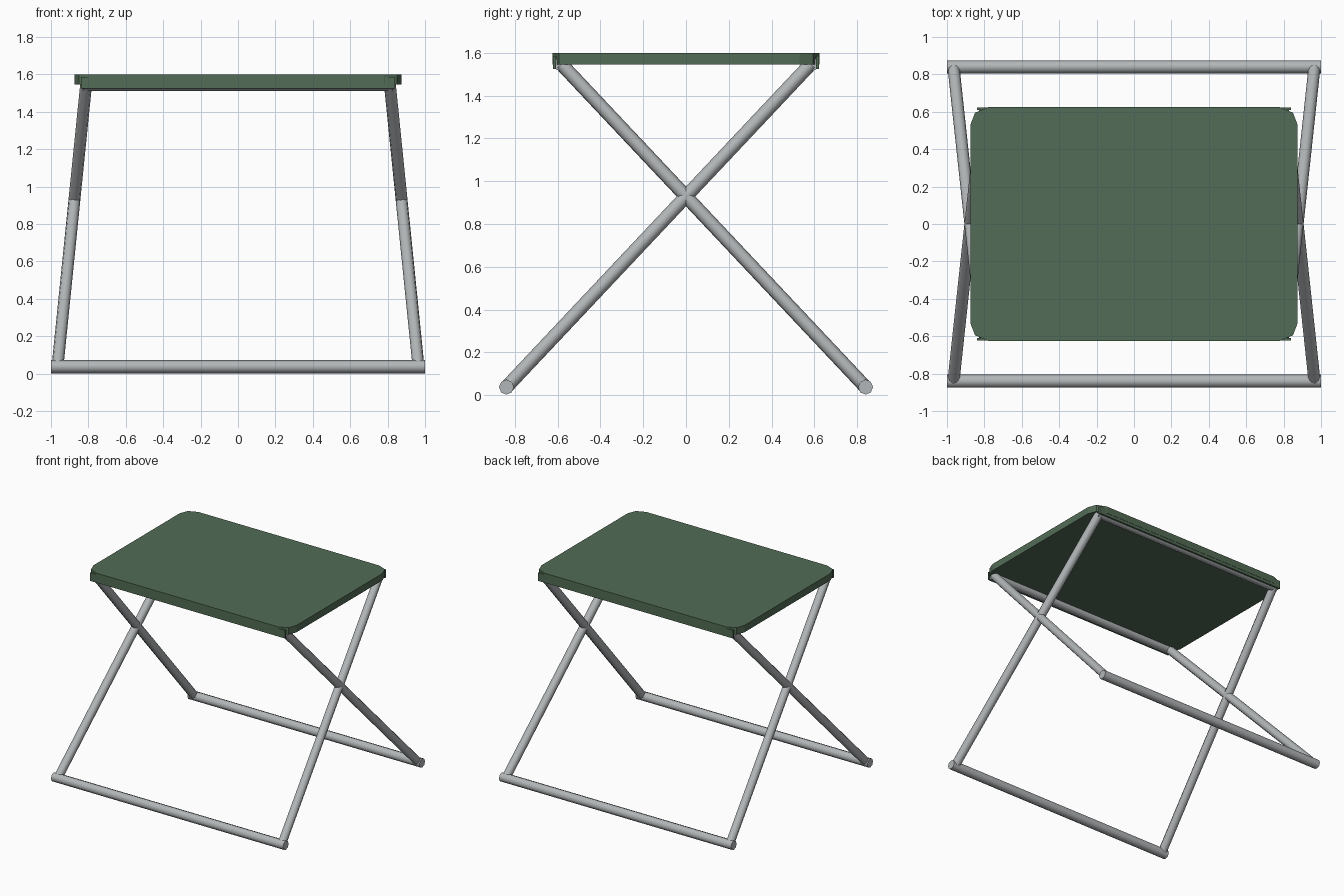
import bpy, bmesh, math
from mathutils import Vector

cube = bpy.data.objects.get("Cube")
if cube:
    bpy.data.objects.remove(cube, do_unlink=True)


def material(name, rgb):
    m = bpy.data.materials.new(name)
    m.use_nodes = True
    m.diffuse_color = (*rgb, 1)
    m.node_tree.nodes["Principled BSDF"].inputs["Base Color"].default_value = (*rgb, 1)
    return m


GREEN = material("green canvas", (0.085, 0.15, 0.092))
GREY = material("grey metal", (0.45, 0.47, 0.48))


def finish(bm, name, mat):
    bmesh.ops.recalc_face_normals(bm, faces=bm.faces)
    mesh = bpy.data.meshes.new(name)
    bm.to_mesh(mesh)
    bm.free()
    mesh.materials.append(mat)
    ob = bpy.data.objects.new(name, mesh)
    bpy.context.collection.objects.link(ob)
    return ob


def tube(name, a, b, radius=0.035, sides=8):
    a, b = Vector(a), Vector(b)
    bm = bmesh.new()
    bmesh.ops.create_cone(bm, cap_ends=True, segments=sides, radius1=radius,
                          radius2=radius, depth=(b - a).length)
    for f in bm.faces:
        f.smooth = len(f.verts) == 4
    for e in bm.edges:
        e.smooth = all(f.smooth for f in e.link_faces)
    ob = finish(bm, name, GREY)
    ob.location = (a + b) / 2
    ob.rotation_euler = (b - a).to_track_quat('Z', 'Y').to_euler()
    return ob


# Two crossed tapering frames, each a foot bar, two legs and a top bar
FOOT_Y, FOOT_Z, TOP_Y, TOP_Z = 0.84, 0.037, 0.582, 1.547
for s, where in ((-1, "front"), (1, "back")):
    tube(where + "_foot_bar", (-1, s * FOOT_Y, FOOT_Z), (1, s * FOOT_Y, FOOT_Z))
    tube(where + "_top_bar", (-0.83, s * TOP_Y, TOP_Z), (0.83, s * TOP_Y, TOP_Z))
    for side, label in ((1, "left"), (-1, "right")):
        tube(f"{where}_{label}_leg", (side * 0.965, s * FOOT_Y, FOOT_Z),
             (side * 0.812, -s * TOP_Y, TOP_Z), 0.032)

# Seat slab with rounded corners
bm = bmesh.new()
corner = [(0.875, 0.53), (0.85, 0.595), (0.78, 0.625)]
outline = []
for sx, sy in ((1, 1), (-1, 1), (-1, -1), (1, -1)):
    pts = [(sx * x, sy * y) for x, y in corner]
    outline += pts if sx * sy > 0 else pts[::-1]
face = bm.faces.new([bm.verts.new((x, y, 1.546)) for x, y in outline])
top = bmesh.ops.extrude_face_region(bm, geom=[face])
bmesh.ops.translate(bm, vec=(0, 0, 0.054),
                    verts=[v for v in top["geom"] if isinstance(v, bmesh.types.BMVert)])
finish(bm, "seat", GREEN)

# Canvas hems that hang over the top bars
for s, where in ((-1, "front"), (1, "back")):
    bm = bmesh.new()
    bmesh.ops.create_cube(bm, size=1)
    bmesh.ops.scale(bm, vec=(1.68, 0.014, 0.062), verts=bm.verts)
    bmesh.ops.translate(bm, vec=(0, s * 0.616, 1.555), verts=bm.verts)
    finish(bm, where + "_hem", GREEN)
